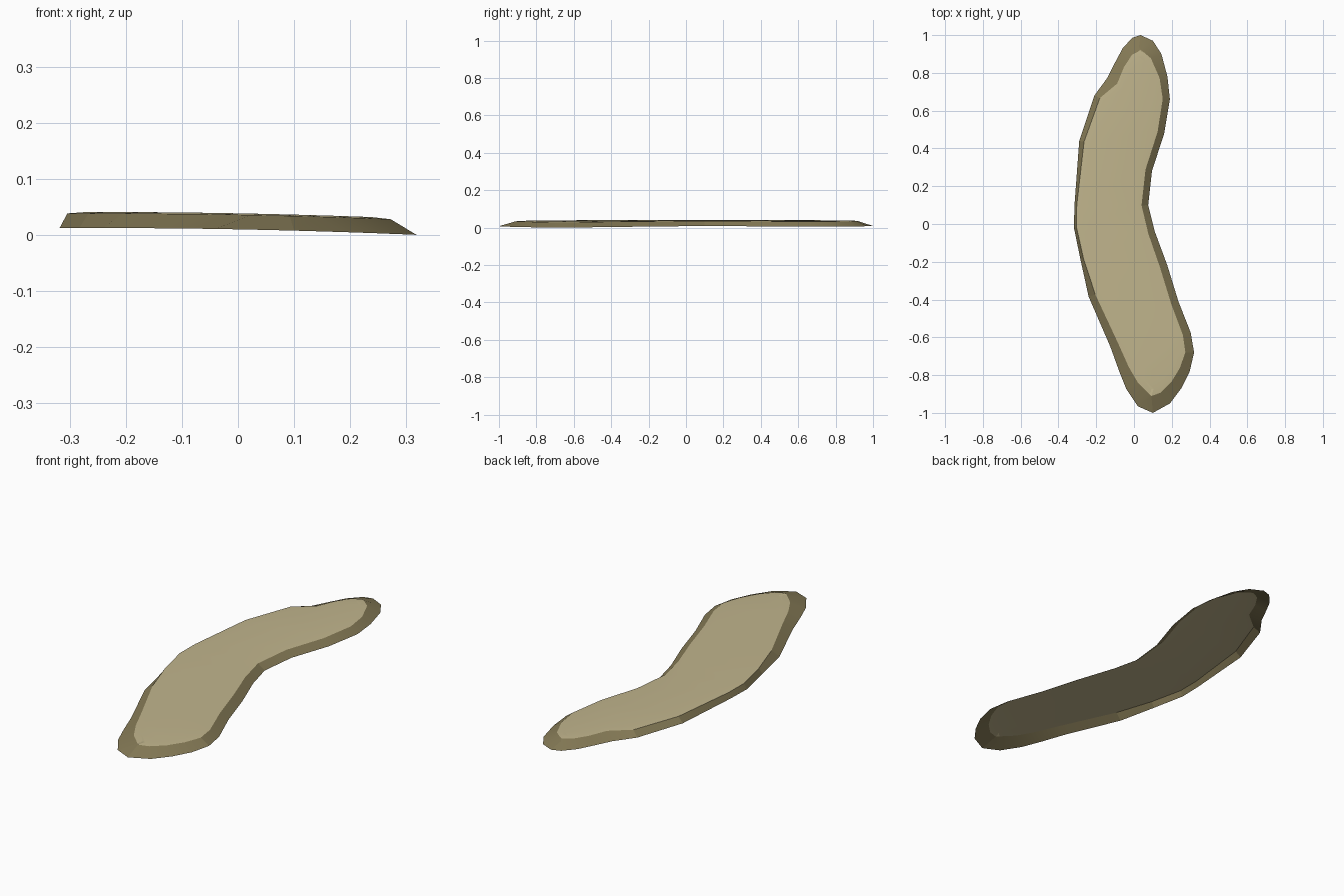
import bpy, bmesh
from mathutils import Vector

if "Cube" in bpy.data.objects:
    bpy.data.objects.remove(bpy.data.objects["Cube"])

# Outline of the slab seen from above, clockwise: x, y, width of the sloping border
OUTLINE = [
    (0.035, 1.0, .085), (0.10, 0.97, .078), (0.145, 0.90, .06), (0.177, 0.78, .042),
    (0.19, 0.66, .038), (0.16, 0.48, .036), (0.095, 0.28, .035), (0.075, 0.10, .035),
    (0.11, -0.04, .036), (0.175, -0.215, .04), (0.235, -0.41, .04), (0.30, -0.575, .043),
    (0.318, -0.68, .046), (0.295, -0.78, .055), (0.25, -0.87, .062), (0.19, -0.95, .075),
    (0.10, -1.0, .09), (0.02, -0.965, .09), (-0.04, -0.875, .07), (-0.08, -0.775, .055),
    (-0.125, -0.65, .045), (-0.24, -0.385, .037), (-0.283, -0.19, .017), (-0.318, -0.02, .014),
    (-0.315, 0.10, .012), (-0.29, 0.44, .026), (-0.21, 0.68, .032), (-0.14, 0.775, .06),
    (-0.10, 0.855, .053), (-0.06, 0.93, .06), (-0.01, 0.985, .08),
]


def make_mat(name, rgb):
    m = bpy.data.materials.new(name)
    m.diffuse_color = (*rgb, 1)
    m.use_nodes = True
    m.node_tree.nodes["Principled BSDF"].inputs["Base Color"].default_value = m.diffuse_color
    return m


def ground(x):
    # gently bowed slope from the left side down to the right
    return max(0.0, 0.010 - 0.019 * x - 0.037 * x * x)


def inset(points, widths):
    # move each outline point inward along its averaged normal
    out, n = [], len(points)
    for i, p in enumerate(points):
        t = (points[(i + 1) % n] - points[i - 1]).normalized()
        out.append(p + Vector((t.y, -t.x)) * widths[i])
    return out


def ring(bm, points, height):
    return [bm.verts.new((p.x, p.y, ground(p.x) + height)) for p in points]


def bridge(bm, a, b, mat):
    n = len(a)
    for i in range(n):
        j = (i + 1) % n
        f = bm.faces.new((a[j], a[i], b[i], b[j]))
        f.material_index = mat


# Open shell: sloping border, rounded rim and flat top
outer = [Vector((x, y)) for x, y, w in OUTLINE]
rim = inset(outer, [w for x, y, w in OUTLINE])
crown = inset(rim, [0.035] * len(rim))

bm = bmesh.new()
r0 = ring(bm, outer, 0.0)
r1 = ring(bm, rim, 0.026)
r2 = ring(bm, crown, 0.0285)
bridge(bm, r0, r1, 0)
bridge(bm, r1, r2, 1)
top = bm.faces.new(list(reversed(r2)))
top.material_index = 1
bmesh.ops.triangulate(bm, faces=[top])
bm.normal_update()
for f in bm.faces:
    if f.normal.z < 0:
        f.normal_flip()

mesh = bpy.data.meshes.new("curved_slab")
bm.to_mesh(mesh)
bm.free()
slab = bpy.data.objects.new("curved_slab", mesh)
bpy.context.collection.objects.link(slab)
mesh.materials.append(make_mat("dark sand border", (0.235, 0.195, 0.093)))
mesh.materials.append(make_mat("pale sand top", (0.533, 0.462, 0.266)))

# Smooth surface with a crisp edge at the rim
bpy.context.view_layer.objects.active = slab
slab.select_set(True)
bpy.ops.object.shade_smooth_by_angle(angle=0.2)
